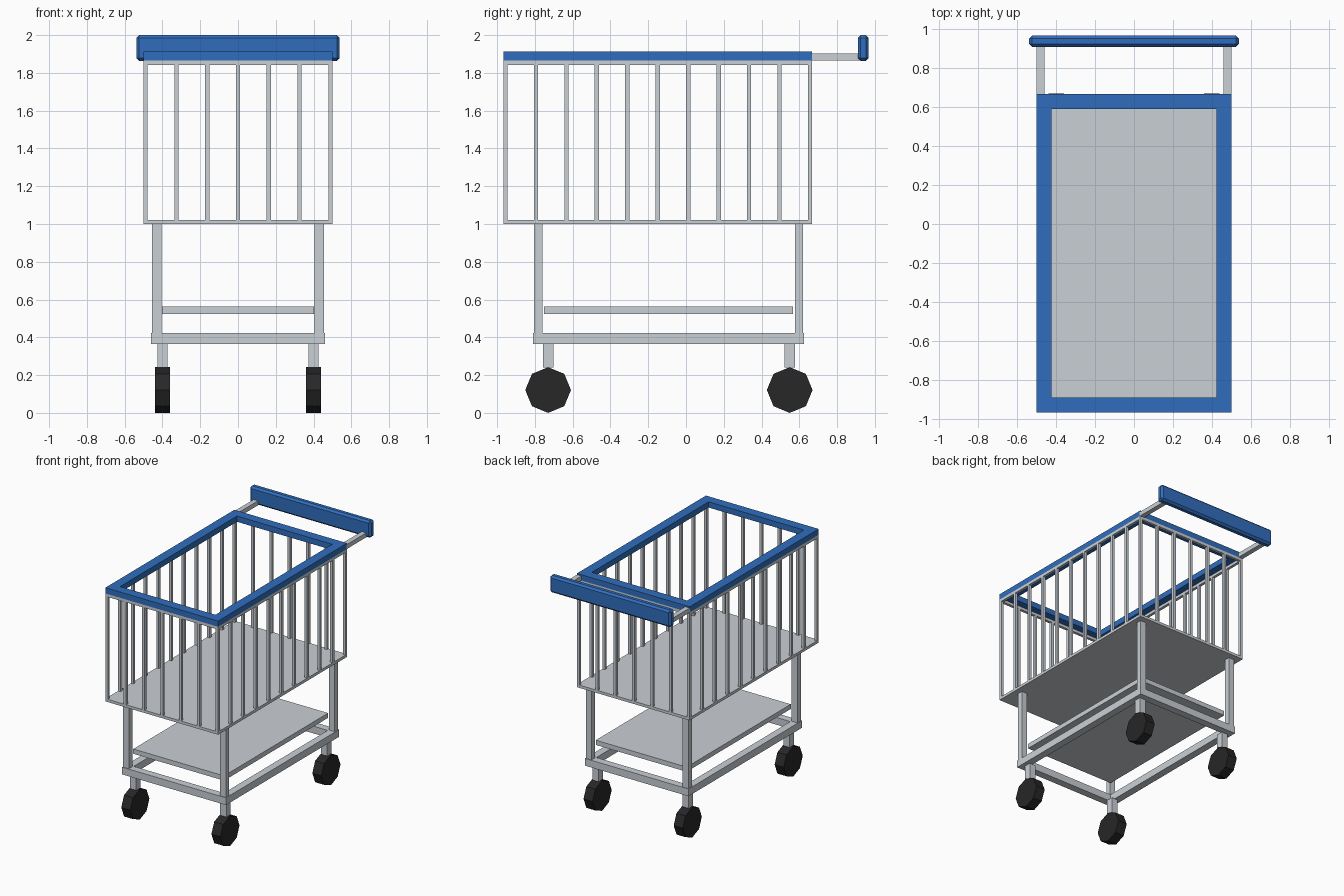
import bpy
import bmesh
from mathutils import Matrix, Vector
from math import pi

cube = bpy.data.objects.get("Cube")
if cube:
    bpy.data.objects.remove(cube, do_unlink=True)


def material(name, r, g, b):
    m = bpy.data.materials.new(name)
    m.use_nodes = True
    m.diffuse_color = (r, g, b, 1)
    bsdf = next(n for n in m.node_tree.nodes if n.type == "BSDF_PRINCIPLED")
    bsdf.inputs["Base Color"].default_value = (r, g, b, 1)
    bsdf.inputs["Roughness"].default_value = 0.6
    return m


STEEL = material("light grey steel", 0.59, 0.63, 0.67)
BLUE = material("blue plastic", 0.03, 0.155, 0.51)
RUBBER = material("black rubber", 0.02, 0.02, 0.02)


def finish(name, bm, mat):
    mesh = bpy.data.meshes.new(name)
    bm.to_mesh(mesh)
    bm.free()
    mesh.materials.append(mat)
    obj = bpy.data.objects.new(name, mesh)
    bpy.context.collection.objects.link(obj)
    return obj


def add_box(bm, x, y, z):
    """Box from (min, max) pairs on each axis."""
    lo, hi = Vector((x[0], y[0], z[0])), Vector((x[1], y[1], z[1]))
    mat = Matrix.Translation((lo + hi) / 2) @ Matrix.Diagonal((*(hi - lo), 1))
    bmesh.ops.create_cube(bm, size=1, matrix=mat)


def box(name, x, y, z, mat):
    bm = bmesh.new()
    add_box(bm, x, y, z)
    return finish(name, bm, mat)


def ring(name, x, y, z, width, mat):
    """Rectangular frame: a square tube section joined round four corners."""
    bm = bmesh.new()
    sections = []
    for i, j in ((0, 0), (1, 0), (1, 1), (0, 1)):
        dx, dy = width * (1 - 2 * i), width * (1 - 2 * j)
        sections.append([bm.verts.new((x[i] + dx * k, y[j] + dy * k, h))
                         for k, h in ((0, z[0]), (0, z[1]), (1, z[1]), (1, z[0]))])
    for c in range(4):
        a, b = sections[c], sections[(c + 1) % 4]
        for s in range(4):
            t = (s + 1) % 4
            bm.faces.new((a[s], b[s], b[t], a[t]))
    bmesh.ops.recalc_face_normals(bm, faces=bm.faces[:])
    return finish(name, bm, mat)


def span(c, half):
    return (c - half, c + half)


# Basket floor, thin top rail and wide blue rim
BX, BY = (-0.5, 0.5), (-0.967, 0.668)
box("basket_floor", BX, BY, (1.0, 1.022), STEEL)
ring("basket_top_rail", BX, BY, (1.843, 1.866), 0.022, STEEL)
ring("basket_rim", BX, BY, (1.866, 1.912), 0.077, BLUE)

# Vertical basket bars around all four sides
R = 0.011
xs = [BX[0] + R + i * (1 - 2 * R) / 6 for i in range(7)]
ys = [BY[0] + R + i * (BY[1] - BY[0] - 2 * R) / 10 for i in range(11)]
spots = [(x, y) for i, x in enumerate(xs) for j, y in enumerate(ys)
         if i in (0, 6) or j in (0, 10)]
bars = bmesh.new()
for x, y in spots:
    add_box(bars, span(x, R), span(y, R), (1.022, 1.843))
finish("basket_bars", bars, STEEL)

# Push handle with chamfered edges
handle = box("push_handle", (-0.538, 0.538), (0.91, 0.967), (1.864, 2.0), BLUE)
bevel = handle.modifiers.new("chamfer", "BEVEL")
bevel.width = 0.015
bevel.segments = 1

# Undercarriage frame and lower shelf
ring("base_frame", (-0.46, 0.46), (-0.81, 0.625), (0.365, 0.423), 0.06, STEEL)
box("lower_shelf", (-0.403, 0.403), (-0.752, 0.567), (0.524, 0.562), STEEL)

# Parts repeated on both sides and at both ends
for side, s in (("left", 1), ("right", -1)):
    box(f"handle_arm_{side}", span(s * 0.48, 0.02), (0.66, 0.92),
        (1.866, 1.902), STEEL)
    for end, leg_y, wheel_y in (("front", -0.783, -0.73), ("back", 0.598, 0.549)):
        tag = f"{end}_{side}"
        box(f"leg_{tag}", span(s * 0.43, 0.025), span(leg_y, 0.022),
            (0.42, 1.0), STEEL)
        box(f"caster_stem_{tag}", span(s * 0.4, 0.027), span(wheel_y, 0.028),
            (0.24, 0.366), STEEL)
        bm = bmesh.new()
        place = (Matrix.Translation((s * 0.4, wheel_y, 0.121))
                 @ Matrix.Rotation(pi / 2, 4, "Y"))
        bmesh.ops.create_cone(bm, cap_ends=True, segments=8, radius1=0.121,
                              radius2=0.121, depth=0.08, matrix=place)
        finish(f"wheel_{tag}", bm, RUBBER)
